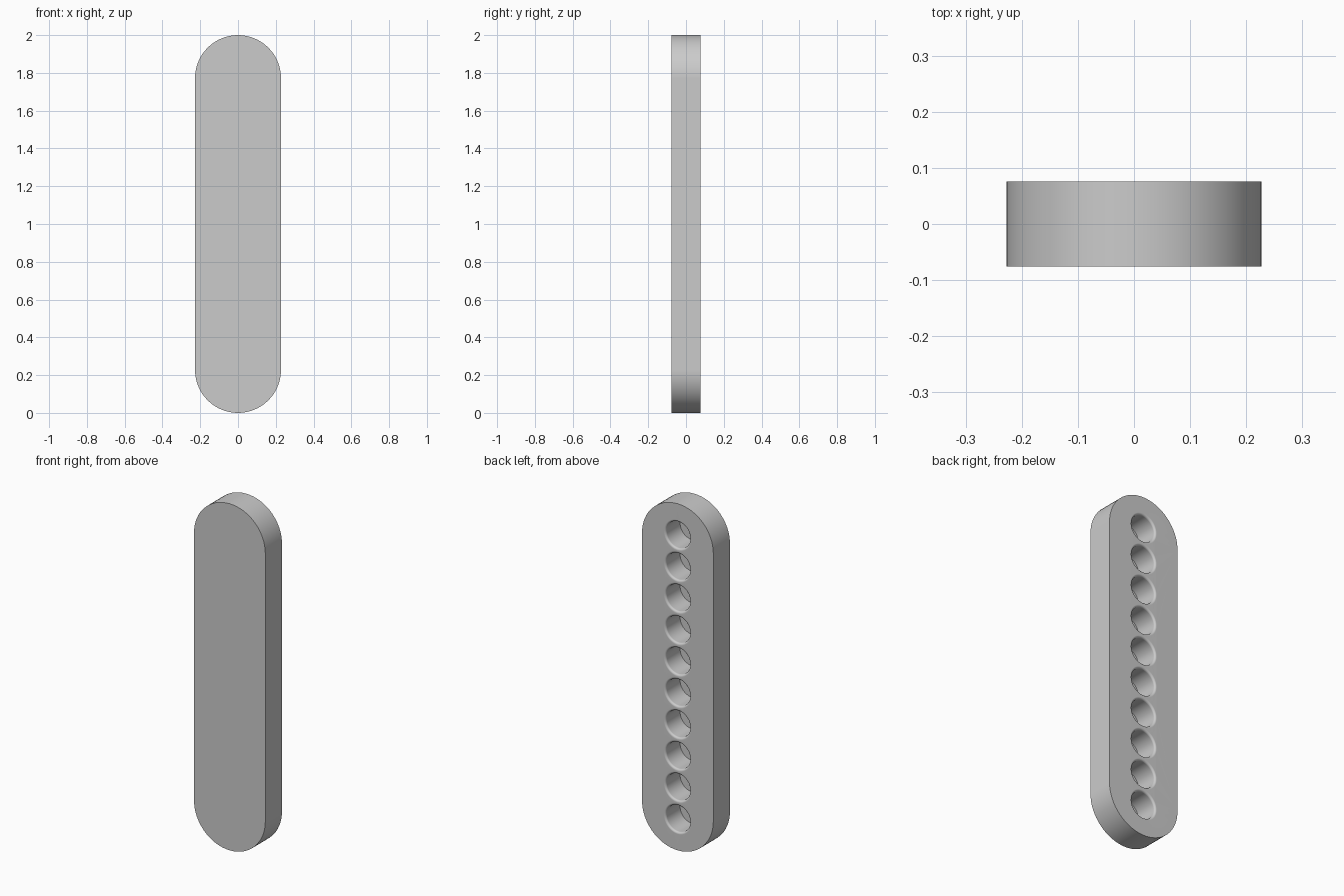
import bpy, bmesh, math
from mathutils import Vector

old = bpy.data.objects.get("Cube")
if old:
    bpy.data.objects.remove(old, do_unlink=True)

HALF_W, HALF_T, HEIGHT = 0.2275, 0.076, 2.0
HOLES, PITCH = 10, HEIGHT / 11
BORE, FILLET, DEPTH = 0.076, 0.012, 0.131
ARC, SIDES, ROUND = 32, 48, 5

grey = bpy.data.materials.new("plain grey")
grey.use_nodes = True
grey.diffuse_color = (0.6, 0.6, 0.6, 1)
grey.node_tree.nodes["Principled BSDF"].inputs["Base Color"].default_value = (0.6, 0.6, 0.6, 1)

bm = bmesh.new()


def loop(points, y):
    return [bm.verts.new(Vector((x, y, z))) for x, z in points]


def edges_of(ring):
    return [bm.edges.get((a, b)) or bm.edges.new((a, b))
            for a, b in zip(ring, ring[1:] + ring[:1])]


def bridge(r1, r2):
    n = len(r1)
    for i in range(n):
        j = (i + 1) % n
        bm.faces.new((r1[i], r1[j], r2[j], r2[i]))


# Bar outline: two semicircular ends joined by straight sides
outline = []
for cz, start in ((HEIGHT - HALF_W, 0), (HALF_W, math.pi)):
    for i in range(ARC + 1):
        a = start + math.pi * i / ARC
        outline.append((HALF_W * math.cos(a), cz + HALF_W * math.sin(a)))
front = loop(outline, -HALF_T)
back = loop(outline, HALF_T)
bm.faces.new(front)
bridge(front, back)

# Blind holes with rounded rims, open at the back
profile = [(BORE + FILLET * (1 - math.sin(t)), FILLET * (1 - math.cos(t)))
           for t in (math.pi / 2 * k / ROUND for k in range(ROUND + 1))]
profile.append((BORE, DEPTH))
back_edges = edges_of(back)
for h in range(HOLES):
    cz = PITCH * (h + 1)
    rings = []
    for r, d in profile:
        angles = [math.tau * i / SIDES for i in range(SIDES)]
        rings.append(loop([(r * math.cos(a), cz + r * math.sin(a)) for a in angles],
                          HALF_T - d))
    for r1, r2 in zip(rings, rings[1:]):
        bridge(r1, r2)
    bm.faces.new(rings[-1])
    back_edges += edges_of(rings[0])

# Back face around the holes
bmesh.ops.triangle_fill(bm, edges=back_edges, use_beauty=True, normal=(0, 1, 0))
bmesh.ops.recalc_face_normals(bm, faces=bm.faces[:])

mesh = bpy.data.meshes.new("perforated_bar")
bm.to_mesh(mesh)
bm.free()
mesh.materials.append(grey)
bar = bpy.data.objects.new("perforated_bar", mesh)
bpy.context.collection.objects.link(bar)

bpy.ops.object.select_all(action='DESELECT')
bar.select_set(True)
bpy.context.view_layer.objects.active = bar
bpy.ops.object.shade_smooth_by_angle(angle=math.radians(30))
weighted = bar.modifiers.new("flat face normals", 'WEIGHTED_NORMAL')
weighted.keep_sharp = True
